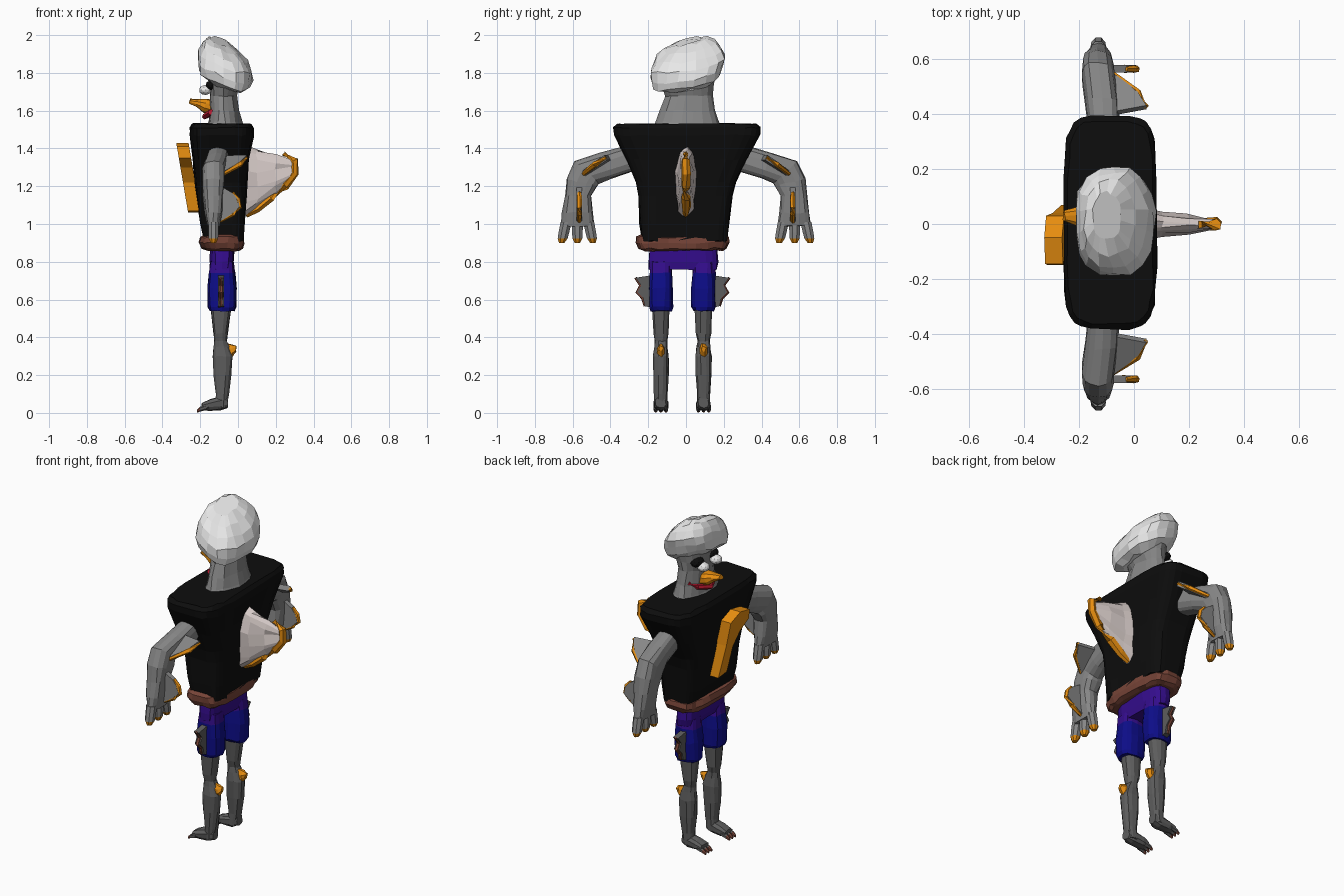
import bpy, bmesh, math, random
from mathutils import Vector

random.seed(4)
if "Cube" in bpy.data.objects:
    bpy.data.objects.remove(bpy.data.objects["Cube"])


def material(name, r, g, b):
    m = bpy.data.materials.new(name)
    m.use_nodes = True
    m.diffuse_color = (r, g, b, 1)
    m.node_tree.nodes["Principled BSDF"].inputs["Base Color"].default_value = (r, g, b, 1)
    return m


WHITE = material("white", .8, .8, .8)
BLACK = material("black", .004, .004, .004)
GREY = material("skin grey", .24, .24, .24)
DARK = material("leg grey", .11, .11, .11)
BROWN = material("belt brown", .19, .06, .04)
PURPLE = material("purple", .035, .004, .27)
BLUE = material("blue", .004, .004, .25)
ORANGE = material("orange", .8, .27, .005)
PALE = material("pale pink", .68, .6, .58)
RED = material("red", .5, .01, .03)


def finish(name, bm, mat, rough=0, second=None, rule=None):
    """Roughen the surface, store the mesh and colour faces by a rule."""
    for v in bm.verts:
        v.co += Vector([random.uniform(-rough, rough) for _ in range(3)])
    bmesh.ops.recalc_face_normals(bm, faces=bm.faces)
    if rule:
        for f in bm.faces:
            f.material_index = int(rule(f.calc_center_median()))
    me = bpy.data.meshes.new(name)
    bm.to_mesh(me)
    bm.free()
    me.materials.append(mat)
    if second:
        me.materials.append(second)
    ob = bpy.data.objects.new(name, me)
    bpy.context.collection.objects.link(ob)
    return ob


def loft(name, sections, mat, power=1, n=14, **kw):
    """Skin superellipse rings given as (centre, half axis, half axis)."""
    bm = bmesh.new()
    rings = []
    for c, u, v in sections:
        ring = []
        for i in range(n):
            a = math.tau * (i + .5) / n
            k, s = math.cos(a), math.sin(a)
            k = math.copysign(abs(k) ** power, k)
            s = math.copysign(abs(s) ** power, s)
            ring.append(bm.verts.new(Vector(c) + Vector(u) * k + Vector(v) * s))
        rings.append(ring)
    for a, b in zip(rings, rings[1:]):
        for i in range(n):
            bm.faces.new((a[i], a[(i + 1) % n], b[(i + 1) % n], b[i]))
    bm.faces.new(rings[0])
    bm.faces.new(rings[-1])
    return finish(name, bm, mat, **kw)


def column(name, rows, mat, **kw):
    """Upright loft from rows of (z, x0, x1, y0, y1)."""
    return loft(name, [(((a + b) / 2, (c + d) / 2, z), ((b - a) / 2, 0, 0), (0, (d - c) / 2, 0))
                       for z, a, b, c, d in rows], mat, **kw)


def tube(name, path, radius, mat, n=6):
    pts = [Vector(p) for p in path]
    secs = []
    for i, p in enumerate(pts):
        t = (pts[min(i + 1, len(pts) - 1)] - pts[max(i - 1, 0)]).normalized()
        u = t.orthogonal().normalized()
        r = radius * (.6 if i in (0, len(pts) - 1) else 1)
        secs.append((p, u * r, t.cross(u) * r))
    return loft(name, secs, mat, n=n, rough=radius * .15)


def plate(name, outline, depth, mat):
    """Flat outline thickened along a vector about its middle."""
    bm = bmesh.new()
    d = Vector(depth)
    f = bm.faces.new([bm.verts.new(Vector(p) - d / 2) for p in outline])
    g = bmesh.ops.extrude_face_region(bm, geom=[f])
    bmesh.ops.translate(bm, vec=d, verts=[v for v in g["geom"] if isinstance(v, bmesh.types.BMVert)])
    return finish(name, bm, mat)


def ball(name, centre, size, mat):
    bm = bmesh.new()
    bmesh.ops.create_icosphere(bm, subdivisions=2, radius=1)
    for v in bm.verts:
        v.co = Vector(centre) + v.co * Vector(size)
    return finish(name, bm, mat)


# Torso, belt and hips
column("shirt", [(.91, -.18, .03, -.235, .22), (1.0, -.2, .035, -.245, .23),
                 (1.15, -.22, .045, -.25, .245), (1.22, -.23, .048, -.265, .265),
                 (1.34, -.24, .06, -.32, .325), (1.47, -.255, .083, -.38, .392),
                 (1.51, -.255, .083, -.385, .397), (1.53, -.24, .07, -.365, .375)],
       BLACK, power=.4, n=28, rough=.004)
column("belt", [(.86, -.17, 0, -.225, .19), (.87, -.195, .025, -.25, .215),
                (.9, -.205, .032, -.262, .228), (.93, -.2, .03, -.262, .225),
                (.95, -.17, .01, -.235, .2)], BROWN, power=.6, n=24, rough=.006)
column("hips", [(.76, -.14, -.03, -.195, .165), (.8, -.15, -.022, -.2, .17),
                (.88, -.15, -.02, -.195, .165)], PURPLE, power=.6, n=18, rough=.004)

# Neck, face and cap
column("neck_and_head", [(1.5, -.175, .04, -.18, .19), (1.54, -.16, .02, -.16, .175),
                         (1.6, -.15, .005, -.135, .155), (1.68, -.15, -.008, -.105, .14),
                         (1.74, -.155, .01, -.13, .15), (1.8, -.16, .03, -.14, .16)],
       GREY, n=18, rough=.005)
cap_rows = [(1.735, -.07, 0, .09, .13), (1.765, -.073, -.002, .135, .18),
            (1.81, -.071, .004, .148, .196), (1.86, -.07, .01, .142, .198),
            (1.905, -.075, .015, .122, .175), (1.945, -.088, .022, .09, .14),
            (1.97, -.1, .03, .05, .085)]
loft("cap", [((x, y, z), (a, 0, -a * .35), (0, b, b * .17)) for z, x, y, a, b in cap_rows],
     WHITE, power=.85, n=18, rough=.008)
loft("nose", [((x, .03, z), (0, w, 0), (.25 * h, 0, h)) for x, z, w, h in
              [(-.13, 1.615, .04, .04), (-.175, 1.625, .045, .04),
               (-.215, 1.64, .035, .022), (-.255, 1.65, .02, .012)]],
     ORANGE, n=10, rough=.004)
tube("mouth", [(-.11, -.09, 1.615), (-.145, -.06, 1.59), (-.175, .02, 1.57),
               (-.145, .1, 1.59), (-.11, .13, 1.615)], .016, RED)
for side, word in ((1, "left"), (-1, "right")):
    y = .02 + side * .06
    ball(word + "_eye", (-.172, y, 1.71), (.035, .036, .027), WHITE)
    ball(word + "_brow", (-.138, y + side * .01, 1.735), (.034, .045, .028), BLACK)

# Chest ornament
chest = [(.07, 1.06), (-.01, 1.07), (-.03, 1.22), (-.08, 1.3), (-.15, 1.35),
         (-.145, 1.41), (-.05, 1.43), (.03, 1.39), (.04, 1.25)]
plate("chest_ornament", [(-.235 - (z - 1.08) * .17, y, z) for y, z in chest], (.065, 0, 0), ORANGE)

# Back fin with coloured rim
loft("back_fin", [((x, 0, z), (0, w, 0), (0, 0, h)) for x, z, w, h in
                  [(.02, 1.23, .06, .195), (.1, 1.235, .045, .155),
                   (.2, 1.26, .035, .107), (.29, 1.285, .018, .05)]],
     PALE, power=.8, n=16, rough=.008)
tube("back_fin_rim", [(.24, 0, 1.37), (.298, 0, 1.335), (.297, 0, 1.27), (.25, 0, 1.2),
                      (.17, 0, 1.14), (.1, 0, 1.085), (.04, 0, 1.05)], .024, ORANGE)

for s, word in ((1, "left"), (-1, "right")):
    # Arm: shoulder, elbow, forearm and palm
    arm = [(-.105, .29, 1.35, .055, .03, .065), (-.115, .43, 1.307, .06, .028, .068),
           (-.13, .525, 1.275, .06, .065, .06), (-.132, .55, 1.22, .06, .082, .02),
           (-.132, .57, 1.15, .055, .07, 0), (-.13, .575, 1.06, .045, .08, 0),
           (-.13, .575, .99, .03, .088, 0)]
    loft(word + "_arm", [((x, s * y, z), (r, 0, 0), (0, s * h, k)) for x, y, z, r, h, k in arm],
         GREY, power=.75, rough=.004)
    # Fingers with coloured tips
    for i, (top, tip) in enumerate(((.515, .493), (.575, .575), (.635, .658))):
        loft(f"{word}_finger_{i}", [((-.13, s * (top + (tip - top) * t), 1.01 - .11 * t),
                                     (r, 0, 0), (0, r * 1.05, 0))
                                    for t, r in ((0, .03), (.5, .029), (.78, .027), (1, .015))],
             GREY, n=8, second=ORANGE, rule=lambda c: c.z < .93)
    # Arm spikes
    spike = [(-.09, .40, 1.35), (.045, .425, 1.352), (.01, .48, 1.315), (-.085, .55, 1.26)]
    spike = [(x, s * y, z) for x, y, z in spike]
    plate(word + "_upper_arm_fin", spike, (0, s * .014, .026), GREY)
    tube(word + "_upper_arm_fin_rim", spike[1:], .016, ORANGE)
    blade = [(-.09, 1.2), (-.03, 1.165), (.0, 1.13), (.008, 1.09), (-.03, 1.055), (-.1, 1.01)]
    blade = [(x, s * .565, z) for x, z in blade]
    plate(word + "_forearm_fin", blade, (0, .028, 0), GREY)
    tube(word + "_forearm_fin_rim", blade[1:], .014, ORANGE)

    # Leg: shorts, shin and foot
    cy = -.02 + s * .113

    def leg(rows):
        return [(z, a, b, cy - w, cy + w) for z, a, b, w in rows]

    column(word + "_shorts_leg", leg([(.54, -.15, -.02, .055), (.56, -.16, -.01, .064),
                                      (.66, -.162, -.008, .064), (.74, -.155, -.015, .062),
                                      (.8, -.148, -.022, .058)]),
           BLUE, power=.75, rough=.004, second=PURPLE, rule=lambda c: c.z > .72)
    column(word + "_shin", leg([(.03, -.12, -.06, .036), (.1, -.118, -.048, .036),
                                (.2, -.13, -.035, .041), (.3, -.133, -.028, .043),
                                (.35, -.13, -.045, .036), (.38, -.125, -.06, .033),
                                (.42, -.132, -.055, .042), (.56, -.145, -.035, .047)]),
           DARK, power=.85, n=12, rough=.003)
    loft(word + "_foot", [((x, cy, z), (0, w, 0), (0, 0, h)) for x, z, w, h in
                          [(-.055, .055, .028, .03), (-.09, .05, .037, .038),
                           (-.15, .042, .04, .03), (-.19, .034, .036, .018)]],
         DARK, power=.8, n=10, rough=.003)
    for i in (-1, 0, 1):
        loft(f"{word}_toe_{i + 2}", [((x, cy + i * .027, z), (0, r, 0), (0, 0, r)) for x, z, r in
                                     [(-.165, .03, .014), (-.2, .02, .013), (-.217, .009, .008)]],
             DARK, n=6, second=BROWN, rule=lambda c: c.x < -.205)
    # Heel-side knee spur
    loft(word + "_knee_spur", [((x, cy, z), (0, w, 0), (0, 0, h)) for x, z, w, h in
                               [(-.06, .325, .02, .045), (-.03, .33, .022, .035),
                                (-.01, .34, .012, .015)]], ORANGE, n=8, rough=.004)
    # Jagged thigh fin
    jag = [(.04, .73), (.135, .715), (.105, .675), (.125, .64), (.095, .61), (.085, .565), (.04, .555)]
    jag = [(-.09, cy + s * y, z) for y, z in jag]
    plate(word + "_thigh_fin", jag, (.034, 0, 0), DARK)
    tube(word + "_thigh_fin_rim", jag[1:-1], .011, BROWN)
